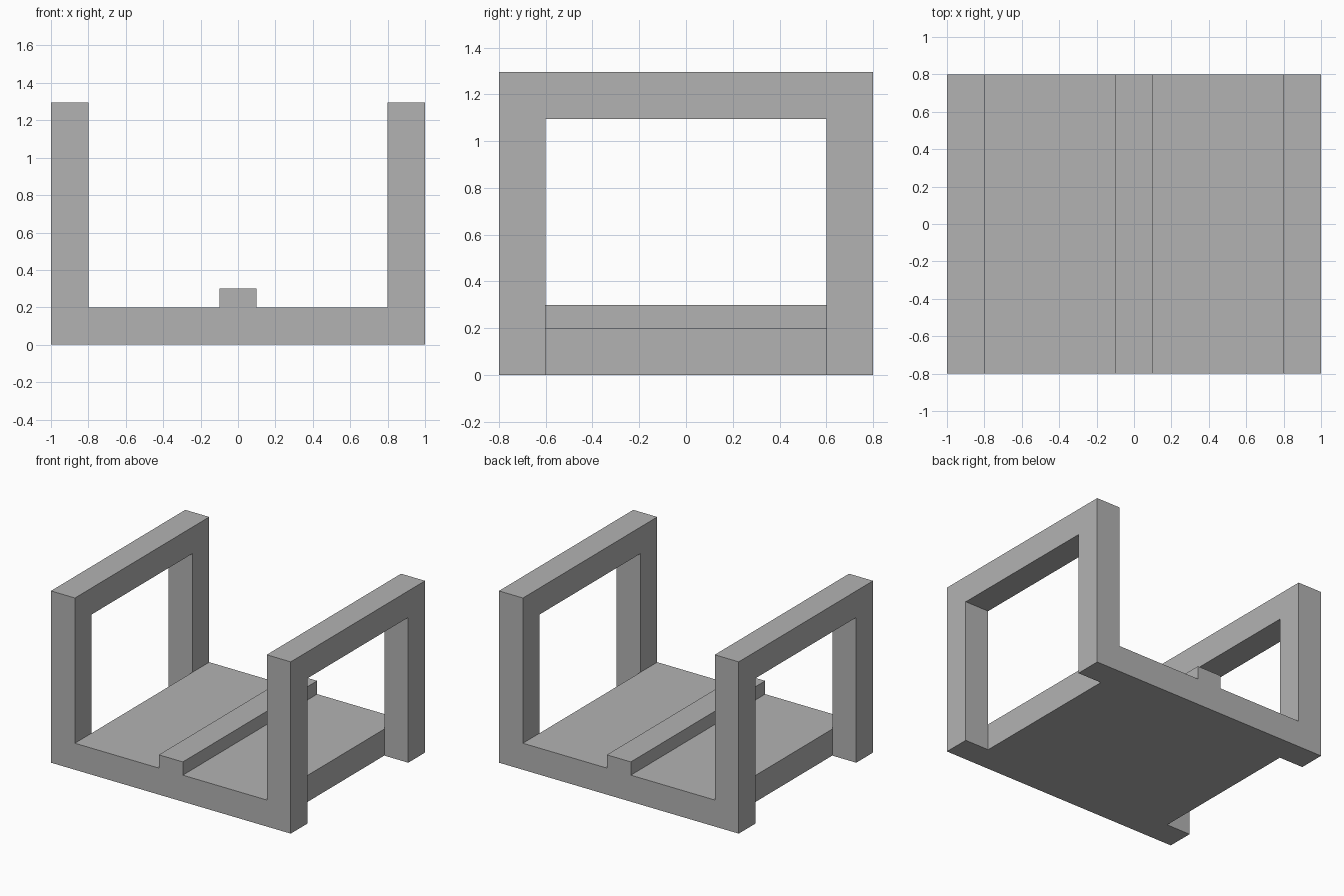
import bpy
import bmesh
from mathutils import Vector

if "Cube" in bpy.data.objects:
    bpy.data.objects.remove(bpy.data.objects["Cube"], do_unlink=True)

# Overall sizes
HALF_W, HALF_D, HEIGHT = 1.0, 0.8, 1.295
BAR = 0.2                      # thickness of the frame bars and floor
INNER_W, INNER_D = HALF_W - BAR, HALF_D - BAR
RIDGE_W, RIDGE_TOP = 0.1, 0.3

grey = bpy.data.materials.new("plain grey")
grey.use_nodes = True
grey.diffuse_color = (0.45, 0.45, 0.45, 1)
grey.node_tree.nodes["Principled BSDF"].inputs["Base Color"].default_value = grey.diffuse_color


def extrude_profile(name, points, direction):
    """Fill a closed outline and extrude it along a direction."""
    bm = bmesh.new()
    face = bm.faces.new([bm.verts.new(p) for p in points])
    result = bmesh.ops.extrude_face_region(bm, geom=[face], use_keep_orig=True)
    moved = [g for g in result["geom"] if isinstance(g, bmesh.types.BMVert)]
    bmesh.ops.translate(bm, vec=Vector(direction), verts=moved)
    bmesh.ops.recalc_face_normals(bm, faces=bm.faces)
    mesh = bpy.data.meshes.new(name)
    bm.to_mesh(mesh)
    bm.free()
    mesh.materials.append(grey)
    obj = bpy.data.objects.new(name, mesh)
    bpy.context.collection.objects.link(obj)
    return obj


# Floor with the raised centre ridge, one profile run front to back
half = [(INNER_W, 0), (INNER_W, BAR), (RIDGE_W, BAR), (RIDGE_W, RIDGE_TOP)]
outline = half + [(-x, z) for x, z in reversed(half)]
extrude_profile("floor_with_ridge", [(x, -HALF_D, z) for x, z in outline], (0, 2 * HALF_D, 0))

# Side frames: two posts joined by a top rail, open at the bottom
half = [(INNER_D, 0), (HALF_D, 0), (HALF_D, HEIGHT)]
inner = [(-INNER_D, HEIGHT - BAR), (INNER_D, HEIGHT - BAR)]
outline = half + [(-y, z) for y, z in reversed(half)] + inner
for name, side in (("left_side_frame", 1), ("right_side_frame", -1)):
    extrude_profile(name, [(side * INNER_W, y, z) for y, z in outline], (side * BAR, 0, 0))
